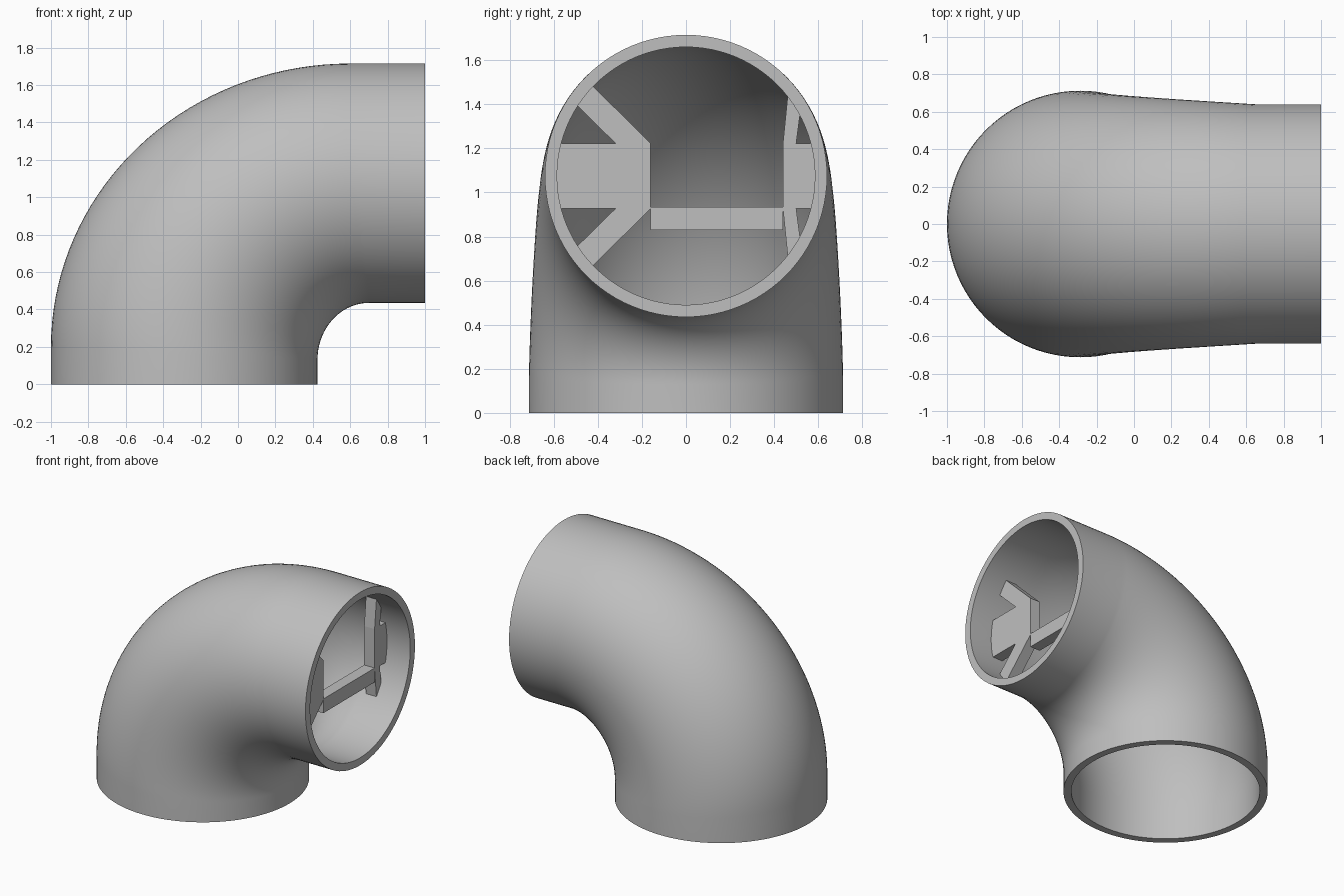
import bpy, bmesh
from math import sin, cos, pi, tau
from mathutils import Vector

cube = bpy.data.objects.get("Cube")
if cube:
    bpy.data.objects.remove(cube, do_unlink=True)

grey = bpy.data.materials.new("light_grey")
grey.use_nodes = True
colour = (0.52, 0.52, 0.52, 1)
grey.diffuse_color = colour
grey.node_tree.nodes["Principled BSDF"].inputs["Base Color"].default_value = colour

SEGMENTS, STEPS, WALL = 96, 36, 0.055
BOTTOM_R, TOP_R = 0.7125, 0.64
AXIS_Z = 1.075


def finish(name, bm):
    bmesh.ops.recalc_face_normals(bm, faces=bm.faces)
    mesh = bpy.data.meshes.new(name)
    bm.to_mesh(mesh)
    bm.free()
    mesh.materials.append(grey)
    obj = bpy.data.objects.new(name, mesh)
    bpy.context.collection.objects.link(obj)
    return obj


# Elbow stations: outer rail point, inner rail point, sideways radius
stations = [(Vector((-1, 0, 0)), Vector((0.425, 0, 0)), BOTTOM_R)]
for i in range(STEPS + 1):
    f = i / STEPS
    c, s = cos(f * pi / 2), sin(f * pi / 2)
    outer = Vector((0.6 - 1.6 * c, 0, 0.2 + 1.515 * s))
    inner = Vector((0.7 - 0.275 * c, 0, 0.13 + 0.305 * s))
    stations.append((outer, inner, BOTTOM_R + (TOP_R - BOTTOM_R) * f ** 1.3))
stations.append((Vector((1, 0, 1.715)), Vector((1, 0, 0.435)), TOP_R))


def ring(bm, station, inset):
    outer, inner, side = station
    mid, half = (outer + inner) / 2, (outer - inner) / 2
    u = half.normalized() * (half.length - inset)
    v = Vector((0, side - inset, 0))
    return [bm.verts.new(mid + u * cos(tau * k / SEGMENTS) + v * sin(tau * k / SEGMENTS))
            for k in range(SEGMENTS)]


# Tapered hollow elbow: outside skin forward, inside skin back, closed loop
bm = bmesh.new()
rings = [ring(bm, st, 0) for st in stations]
rings += [ring(bm, st, WALL) for st in reversed(stations)]
for a, b in zip(rings, rings[1:] + rings[:1]):
    for k in range(SEGMENTS):
        n = (k + 1) % SEGMENTS
        bm.faces.new((a[k], a[n], b[n], b[k]))
pipe = finish("elbow_pipe", bm)
bpy.ops.object.select_all(action='DESELECT')
pipe.select_set(True)
bpy.context.view_layer.objects.active = pipe
bpy.ops.object.shade_smooth_by_angle(angle=pi / 6)


# Flat bracket plates, extruded backwards from their front plane
def plate(name, outline, front=0.81, depth=0.085):
    bm = bmesh.new()
    face = bm.faces.new([bm.verts.new((front, y, AXIS_Z + z)) for y, z in outline])
    new = bmesh.ops.extrude_face_region(bm, geom=[face])["geom"]
    moved = [g for g in new if isinstance(g, bmesh.types.BMVert)]
    bmesh.ops.translate(bm, verts=moved, vec=(-depth, 0, 0))
    return finish(name, bm)


def mirrored(upper):
    return upper + [(y, -z) for y, z in reversed(upper)]


plate("right_bracket", mirrored([(-0.16, 0.148), (-0.43, 0.415), (-0.5, 0.325),
                                 (-0.32, 0.148), (-0.58, 0.148), (-0.6, 0.05)]))
plate("left_bracket", mirrored([(0.44, 0.148), (0.463, 0.38), (0.52, 0.3),
                                (0.5, 0.148), (0.58, 0.148), (0.6, 0.05)]))
plate("cross_bar", [(-0.16, -0.245), (0.44, -0.245), (0.44, -0.14), (-0.16, -0.14)])
